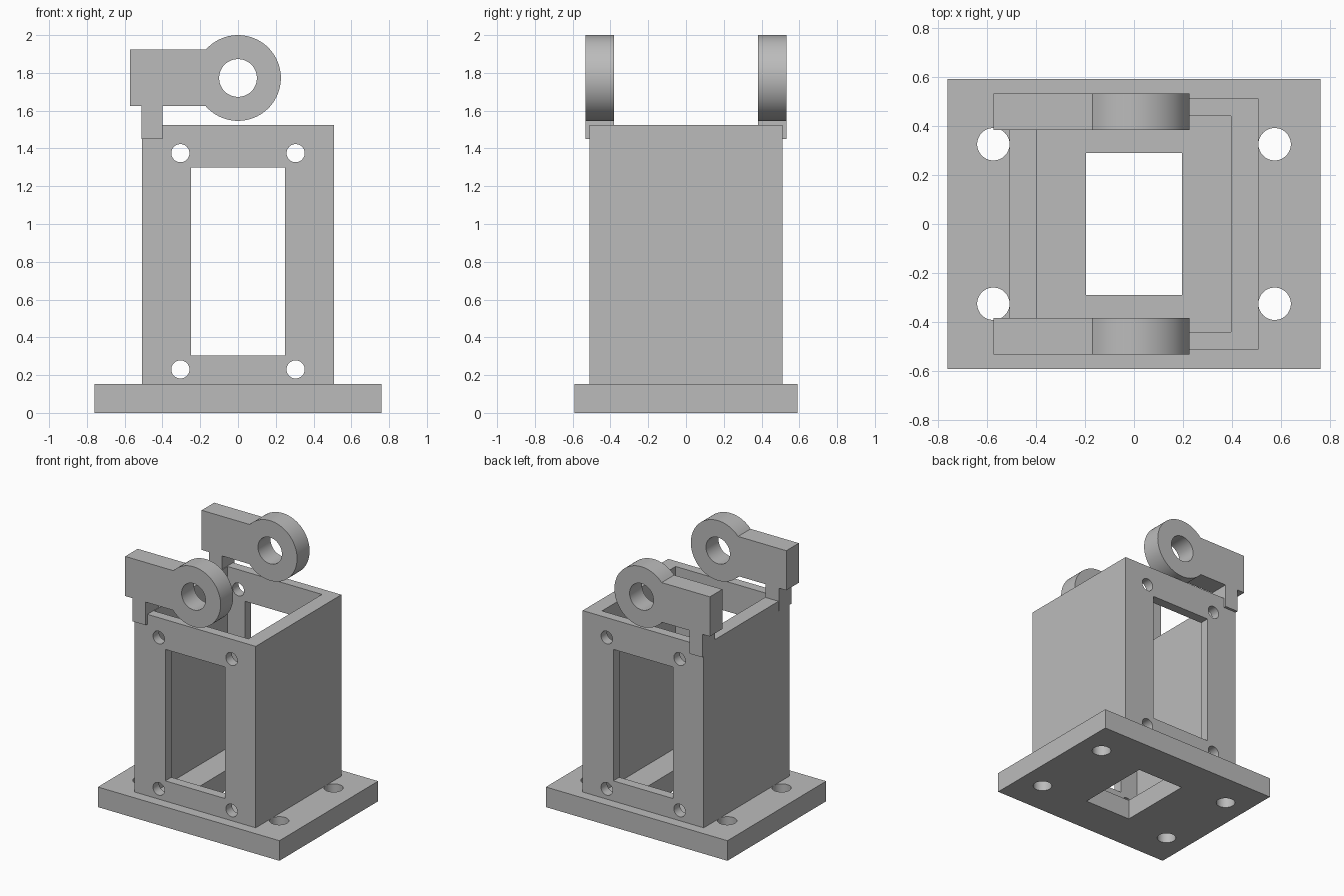
import bpy, bmesh
from math import asin, cos, sin, pi
from mathutils import Matrix, Vector

cube = bpy.data.objects.get("Cube")
if cube:
    bpy.data.objects.remove(cube, do_unlink=True)

grey = bpy.data.materials.new("plain grey")
grey.use_nodes = True
GREY = (0.5, 0.5, 0.5, 1)
grey.diffuse_color = GREY
grey.node_tree.nodes["Principled BSDF"].inputs["Base Color"].default_value = GREY


def to_object(name, bm):
    bmesh.ops.recalc_face_normals(bm, faces=bm.faces)
    mesh = bpy.data.meshes.new(name)
    bm.to_mesh(mesh)
    bm.free()
    mesh.materials.append(grey)
    obj = bpy.data.objects.new(name, mesh)
    bpy.context.collection.objects.link(obj)
    return obj


def box(name, low, high):
    low, high = Vector(low), Vector(high)
    bm = bmesh.new()
    bmesh.ops.create_cube(bm, size=1, matrix=Matrix.Translation((low + high) / 2)
                          @ Matrix.Diagonal((*(high - low), 1)))
    return to_object(name, bm)


def rod(name, centre, radius, depth, along_y=False):
    bm = bmesh.new()
    turn = Matrix.Rotation(pi / 2 if along_y else 0, 4, "X")
    bmesh.ops.create_cone(bm, cap_ends=True, segments=64, radius1=radius, radius2=radius,
                          depth=depth, matrix=Matrix.Translation(centre) @ turn)
    return to_object(name, bm)


def cut(obj, cutters):
    bpy.ops.object.select_all(action="DESELECT")
    obj.select_set(True)
    bpy.context.view_layer.objects.active = obj
    for cutter in cutters:
        cutter.hide_render = True
        mod = obj.modifiers.new("cut", "BOOLEAN")
        mod.operation, mod.solver, mod.object = "DIFFERENCE", "EXACT", cutter
        bpy.ops.object.modifier_apply(modifier=mod.name)
        bpy.data.objects.remove(cutter, do_unlink=True)
    bpy.ops.object.shade_smooth_by_angle(angle=pi / 6)


SIDES = (-1, 1)
BASE_TOP, BODY_TOP = 0.152, 1.525

# Base plate with central opening and four bolt holes
base = box("base_plate", (-0.76, -0.59, 0), (0.76, 0.59, BASE_TOP))
cut(base, [box("opening", (-0.195, -0.29, -0.1), (0.195, 0.29, 0.3))]
    + [rod("bolt_hole", (sx * 0.573, sy * 0.325, 0.1), 0.066, 0.6)
       for sx in SIDES for sy in SIDES])

# Hollow body, open at the top, with front and back windows and screw holes
body = box("hollow_body", (-0.507, -0.512, BASE_TOP), (0.507, 0.512, BODY_TOP))
cut(body, [box("cavity", (-0.395, -0.44, 0), (0.395, 0.44, 2)),
           box("window", (-0.25, -1, 0.305), (0.25, 1, 1.3))]
    + [rod("screw_hole", (sx * 0.305, 0, z), 0.048, 2, True)
       for sx in SIDES for z in (0.23, 1.375)])

# Pair of eye brackets, each an arm with a foot and a ring
RING_Z, RADIUS, ARM_TOP, ARM_LOW = 1.773, 0.227, 1.925, 1.625
start = pi - asin((ARM_TOP - RING_Z) / RADIUS)
end = -pi + asin((RING_Z - ARM_LOW) / RADIUS)
STEPS = 56
arc = [start + (end - start) * i / STEPS for i in range(STEPS + 1)]
outline = [(RADIUS * cos(a), RING_Z + RADIUS * sin(a)) for a in arc]
outline += [(-0.4, ARM_LOW), (-0.4, 1.45), (-0.51, 1.45), (-0.51, ARM_LOW),
            (-0.572, ARM_LOW), (-0.572, ARM_TOP)]
for name, y in (("front_bracket", -0.532), ("back_bracket", 0.382)):
    bm = bmesh.new()
    face = bm.faces.new([bm.verts.new((x, y, z)) for x, z in outline])
    grown = bmesh.ops.extrude_face_region(bm, geom=[face])["geom"]
    bmesh.ops.translate(bm, vec=(0, 0.15, 0),
                        verts=[v for v in grown if isinstance(v, bmesh.types.BMVert)])
    cut(to_object(name, bm), [rod("eye_hole", (0, y, RING_Z), 0.1, 1, True)])
